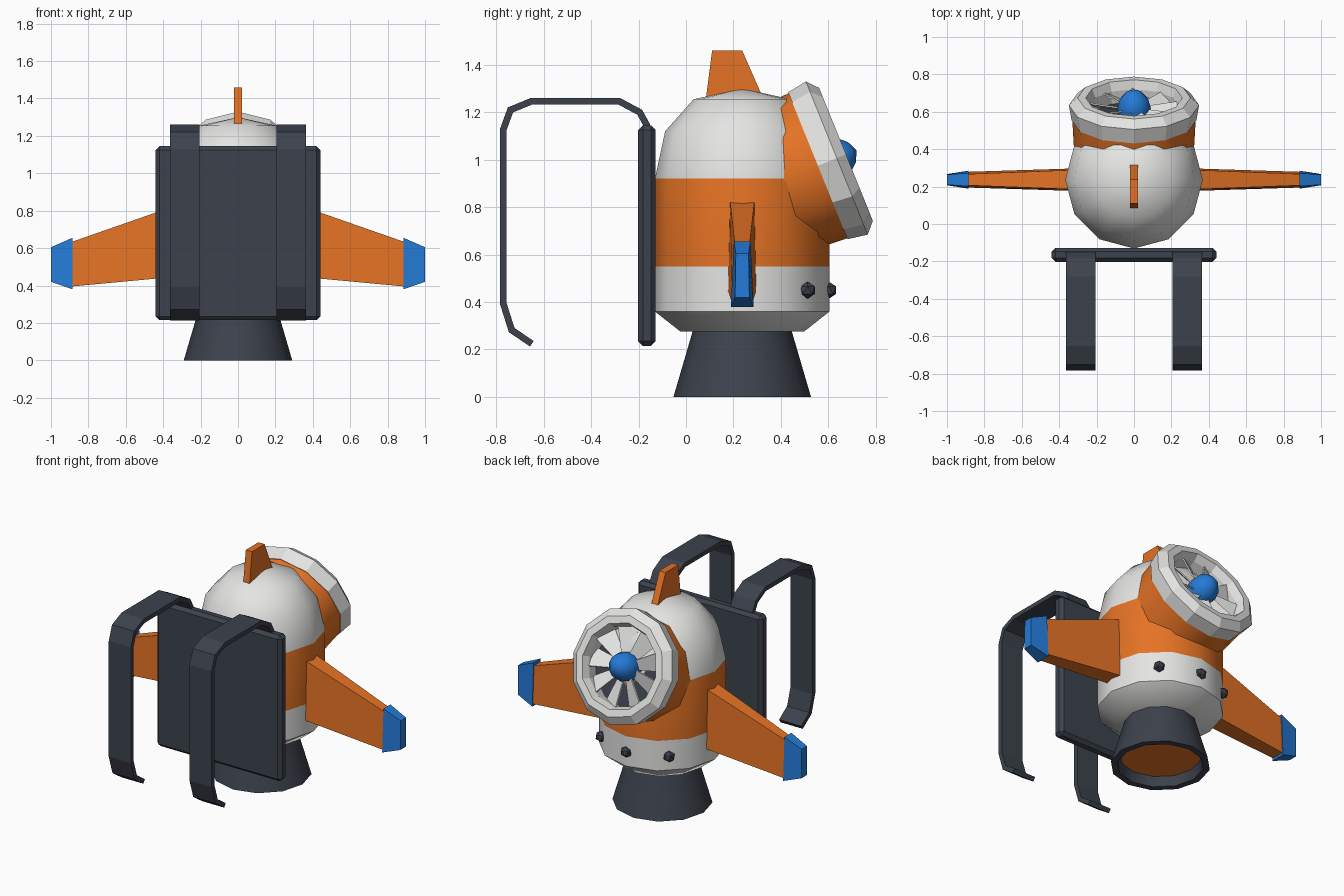
import bpy, bmesh, math
from mathutils import Matrix, Vector

if "Cube" in bpy.data.objects:
    bpy.data.objects.remove(bpy.data.objects["Cube"])


def material(name, rgb):
    m = bpy.data.materials.new(name)
    m.diffuse_color = (*rgb, 1)
    m.use_nodes = True
    m.node_tree.nodes["Principled BSDF"].inputs["Base Color"].default_value = m.diffuse_color
    return m


WHITE = material("white", (0.78, 0.78, 0.77))
ORANGE = material("orange", (0.78, 0.17, 0.018))
SLATE = material("slate", (0.045, 0.054, 0.073))
BLUE = material("blue", (0.018, 0.195, 0.68))


def finish(name, bm, mats, matrix=Matrix(), smooth=None):
    bmesh.ops.recalc_face_normals(bm, faces=bm.faces)
    me = bpy.data.meshes.new(name)
    bm.to_mesh(me)
    bm.free()
    me.transform(matrix)
    for m in mats:
        me.materials.append(m)
    ob = bpy.data.objects.new(name, me)
    bpy.context.collection.objects.link(ob)
    if smooth:
        bpy.ops.object.select_all(action='DESELECT')
        ob.select_set(True)
        bpy.context.view_layer.objects.active = ob
        bpy.ops.object.shade_smooth_by_angle(angle=math.radians(smooth))
    return ob


def revolve(name, profile, mats, bands=None, matrix=Matrix(), n=12, smooth=None, closed=False):
    """Spin (radius, height) points around local z; bands = material index per segment."""
    bm = bmesh.new()
    rings = []
    for r, z in profile:
        if r == 0:
            rings.append([bm.verts.new((0, 0, z))] * n)
        else:
            rings.append([bm.verts.new((r * math.cos(2 * math.pi * i / n),
                                        r * math.sin(2 * math.pi * i / n), z)) for i in range(n)])
    if closed:
        rings.append(rings[0])
    for k in range(len(rings) - 1):
        a, b = rings[k], rings[k + 1]
        for i in range(n):
            j = (i + 1) % n
            f = bm.faces.new(list(dict.fromkeys((a[i], a[j], b[j], b[i]))))
            f.material_index = bands[k] if bands else 0
    return finish(name, bm, mats, matrix, smooth)


def loft(name, loops, mat, matrix=Matrix()):
    """Skin a capped solid through equal-length point loops."""
    bm = bmesh.new()
    rings = [[bm.verts.new(p) for p in loop] for loop in loops]
    n = len(rings[0])
    for a, b in zip(rings, rings[1:]):
        for i in range(n):
            bm.faces.new((a[i], a[(i + 1) % n], b[(i + 1) % n], b[i]))
    bm.faces.new(rings[0])
    bm.faces.new(rings[-1])
    return finish(name, bm, [mat], matrix)


CY = 0.237
AXIS = Matrix.Translation((0, CY, 0))

# Main tank: grey-white base, orange belt, white dome
revolve("tank_body",
        [(0, 0.275), (0.26, 0.275), (0.368, 0.36), (0.368, 0.55), (0.368, 0.92),
         (0.325, 1.12), (0.205, 1.255), (0, 1.3)],
        [WHITE, ORANGE], [0, 0, 0, 1, 0, 0, 0], AXIS, smooth=42)

# Exhaust nozzle with glowing orange inside
revolve("nozzle",
        [(0.205, 0.29), (0.29, 0), (0.25, 0), (0.235, 0.06), (0, 0.06)],
        [SLATE, ORANGE], [0, 0, 0, 1], AXIS, smooth=35)

# Bolts around the back of the base
for k in (-1, 0, 1):
    t = math.radians(41 * k)
    bm = bmesh.new()
    bmesh.ops.create_icosphere(bm, subdivisions=1, radius=0.036)
    finish("bolt", bm, [SLATE],
           Matrix.Translation((0.365 * math.sin(t), CY + 0.365 * math.cos(t), 0.45)))

# Top fin
fin = [(0.07, 1.15), (0.11, 1.46), (0.237, 1.46), (0.36, 1.18)]
loft("top_fin", [[(x, y, z) for y, z in fin] for x in (-0.022, 0.022)], ORANGE)


# Side wings with blue tips
def section(x, bottom, top, half_bottom, half_top):
    return [(x, CY - half_bottom, bottom), (x, CY + half_bottom, bottom),
            (x, CY + half_top, top), (x, CY - half_top, top)]


for s in (1, -1):
    loft("wing", [section(s * 0.32, 0.448, 0.832, 0.06, 0.052),
                  section(s * 0.89, 0.395, 0.633, 0.042, 0.030)], ORANGE)
    loft("wing_tip", [section(s * 0.885, 0.38, 0.655, 0.048, 0.035),
                      section(s * 1.0, 0.42, 0.605, 0.030, 0.027)], BLUE)

# Back plate
bm = bmesh.new()
bmesh.ops.create_cube(bm, size=1, matrix=Matrix.Translation((0, -0.165, 0.68))
                      @ Matrix.Diagonal((0.88, 0.074, 0.93, 1)))
bmesh.ops.bevel(bm, geom=bm.edges[:], offset=0.02, segments=1, affect='EDGES')
finish("back_plate", bm, [SLATE])

# Shoulder straps: a flat ribbon following a side path
path = [Vector(p) for p in ((-0.165, 1.11), (-0.165, 1.145), (-0.195, 1.2), (-0.283, 1.247),
                            (-0.65, 1.247), (-0.74, 1.21), (-0.77, 1.128), (-0.77, 0.393),
                            (-0.735, 0.282), (-0.65, 0.224))]


def normal(a, b):
    d = (b - a).normalized()
    return Vector((d.y, -d.x))


for s in (1, -1):
    loops = []
    for i, p in enumerate(path):
        n0 = normal(path[max(i - 1, 0)], path[max(i, 1)])
        n1 = normal(path[min(i, len(path) - 2)], path[min(i + 1, len(path) - 1)])
        m = (n0 + n1).normalized()
        m *= 0.014 / m.dot(n0)
        o, q = p + m, p - m
        x0, x1 = s * 0.207, s * 0.363
        loops.append([(x0, o.x, o.y), (x1, o.x, o.y), (x1, q.x, q.y), (x0, q.x, q.y)])
    loft("strap", loops, SLATE)

# Turbine on the rear, tilted upward; local z is its axis
TURBINE = Matrix.Translation((0, -0.26, 0.645)) @ Matrix.Rotation(math.radians(-68), 4, 'X')
revolve("turbine_housing", [(0, 0.6), (0.315, 0.6), (0.33, 0.885), (0, 0.885)],
        [ORANGE], None, TURBINE, smooth=35)
revolve("turbine_ring",
        [(0.334, 0.88), (0.348, 0.966), (0.302, 1.008), (0.258, 1.008), (0.24, 0.96), (0.24, 0.88)],
        [WHITE], None, TURBINE, closed=True)
revolve("turbine_backing", [(0, 0.888), (0.245, 0.888)], [SLATE], None, TURBINE)

# Fan blades, each a pitched tapering plate
BLADES = 9
for k in range(BLADES):
    turn = Matrix.Rotation(2 * math.pi * k / BLADES, 4, 'Z')
    pitch = Matrix.Translation((0, 0, 0.935)) @ Matrix.Rotation(math.radians(28), 4, 'X')
    plate = [(0.05, -0.026), (0.236, -0.062), (0.236, 0.062), (0.05, 0.026)]
    loft("fan_blade", [[(x, y, z) for x, y in plate] for z in (-0.004, 0.004)],
         WHITE, TURBINE @ turn @ pitch)

# Spinner hub
revolve("spinner", [(0.085, 0.885), (0.088, 0.955), (0.076, 1.0), (0.045, 1.035), (0, 1.056)],
        [BLUE], None, TURBINE, smooth=50)
